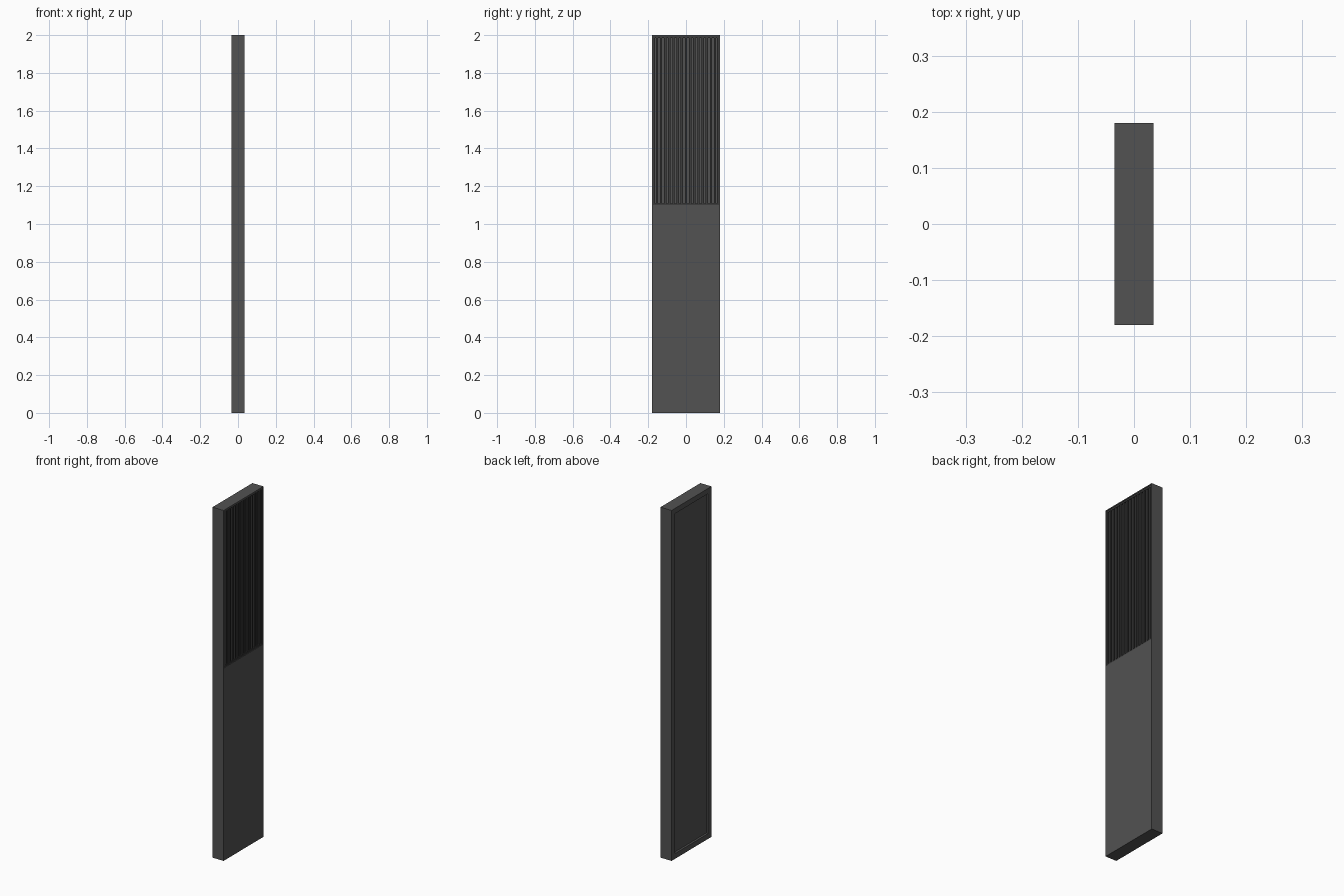
import bpy

if "Cube" in bpy.data.objects:
    bpy.data.objects.remove(bpy.data.objects["Cube"])

W, D, H = 0.36, 0.07, 2.0   # width (y), depth (x), height
SPLIT = 1.10                # bottom of the grille opening

body = bpy.data.materials.new("dark_grey")
body.diffuse_color = (0.085, 0.085, 0.085, 1)
body.use_nodes = True
body.node_tree.nodes["Principled BSDF"].inputs["Base Color"].default_value = body.diffuse_color
dark = bpy.data.materials.new("grille_grey")
dark.diffuse_color = (0.045, 0.045, 0.045, 1)
dark.use_nodes = True
dark.node_tree.nodes["Principled BSDF"].inputs["Base Color"].default_value = dark.diffuse_color


def box(name, x, y, z, mat=body):
    bpy.ops.mesh.primitive_cube_add(size=1, location=((x[0] + x[1]) / 2, (y[0] + y[1]) / 2, (z[0] + z[1]) / 2))
    o = bpy.context.object
    o.name = name
    o.scale = (x[1] - x[0], y[1] - y[0], z[1] - z[0])
    bpy.ops.object.transform_apply(location=False, rotation=False)
    o.data.materials.append(mat)
    return o


def cut(target, cutter):
    cutter.hide_render = True
    cutter.hide_set(True)
    m = target.modifiers.new("cut", 'BOOLEAN')
    m.object = cutter
    m.operation = 'DIFFERENCE'
    m.solver = 'EXACT'


# Slab with a framed recess at the back and a grille opening at the front
panel = box("panel", (-D / 2, D / 2), (-W / 2, W / 2), (0, H))
cut(panel, box("back_recess_cutter", (-0.1, -0.023), (-0.15, 0.15), (0.03, H - 0.03)))
cut(panel, box("grille_cutter", (0.015, 0.1), (-0.174, 0.174), (SPLIT, H - 0.006), dark))

# Thin rim around the grille
for s in (-1, 1):
    box("rim_side", (0.015, 0.032), tuple(sorted((s * 0.165, s * 0.174))), (SPLIT, H - 0.006), dark)
for z in (SPLIT, H - 0.015):
    box("rim_end", (0.015, 0.032), (-0.165, 0.165), (z, z + 0.009), dark)

# Vertical slats
n = 15
for i in range(n):
    y = -0.165 + 0.33 * (i + 0.5) / n
    box("slat", (0.015, 0.030), (y - 0.006, y + 0.006), (SPLIT + 0.009, H - 0.015), dark)
